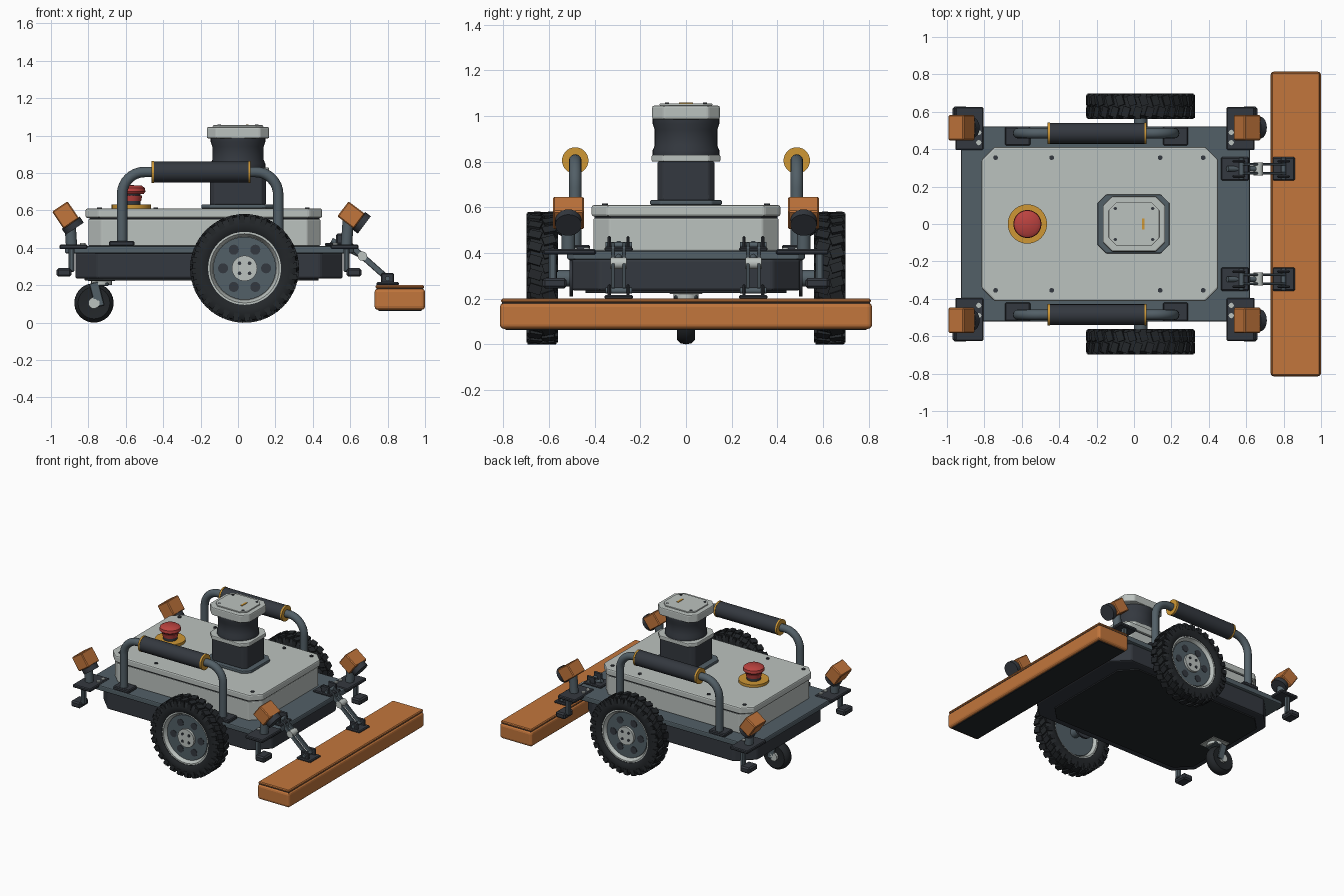
import bpy, bmesh, math
from mathutils import Vector, Matrix

cube = bpy.data.objects.get("Cube")
if cube:
    bpy.data.objects.remove(cube, do_unlink=True)


def material(name, *rgb):
    m = bpy.data.materials.new(name)
    m.use_nodes = True
    m.diffuse_color = (*rgb, 1)
    m.node_tree.nodes["Principled BSDF"].inputs["Base Color"].default_value = (*rgb, 1)
    return m


ORANGE = material("orange paint", .54, .18, .045)
LIGHT = material("light grey shell", .50, .54, .52)
STEEL = material("blue grey steel", .085, .115, .135)
DARK = material("charcoal", .034, .040, .050)
RUBBER = material("black rubber", .017, .020, .023)
RED = material("red button", .50, .055, .050)
YELLOW = material("amber trim", .62, .31, .035)


def finish(name, bm, mat, bevel=0, smooth=False, segs=2):
    bmesh.ops.recalc_face_normals(bm, faces=bm.faces)
    me = bpy.data.meshes.new(name)
    bm.to_mesh(me)
    bm.free()
    ob = bpy.data.objects.new(name, me)
    bpy.context.collection.objects.link(ob)
    me.materials.append(mat)
    if bevel:
        mod = ob.modifiers.new("bevel", "BEVEL")
        mod.width, mod.segments, mod.limit_method = bevel, segs, "ANGLE"
    if smooth:
        bpy.ops.object.select_all(action="DESELECT")
        ob.select_set(True)
        bpy.context.view_layer.objects.active = ob
        bpy.ops.object.shade_smooth_by_angle(angle=math.radians(35))
    return ob


def box(name, c, size, mat, bevel=0.006, tilt=0, segs=1):
    bm = bmesh.new()
    bmesh.ops.create_cube(bm, size=1, matrix=Matrix.Diagonal((*size, 1)))
    ob = finish(name, bm, mat, bevel, segs=segs)
    ob.location, ob.rotation_euler = c, (0, tilt, 0)
    return ob


def octagon(name, x, y, z, cut, mat, bevel=0.006):
    """Slab with four cut corners: x and z are ranges, y is the half width."""
    (a, b), (lo, hi) = x, z
    pts = [(a + cut, -y), (b - cut, -y), (b, -y + cut), (b, y - cut),
           (b - cut, y), (a + cut, y), (a, y - cut), (a, -y + cut)]
    bm = bmesh.new()
    f = bm.faces.new([bm.verts.new((*p, lo)) for p in pts])
    top = bmesh.ops.extrude_face_region(bm, geom=[f])["geom"]
    bmesh.ops.translate(bm, vec=(0, 0, hi - lo),
                        verts=[v for v in top if isinstance(v, bmesh.types.BMVert)])
    return finish(name, bm, mat, bevel)


def lathe(name, prof, loc, axis, mat, seg=40):
    """Revolve (radius, height) points around an axis through loc."""
    bm = bmesh.new()
    vs = [bm.verts.new((r, 0, h)) for r, h in prof]
    es = [bm.edges.new(p) for p in zip(vs, vs[1:])]
    bmesh.ops.spin(bm, geom=vs + es, cent=(0, 0, 0), axis=(0, 0, 1),
                   angle=math.tau, steps=seg, use_duplicate=False)
    bmesh.ops.remove_doubles(bm, verts=bm.verts, dist=1e-5)
    rot = Vector(axis).to_track_quat("Z", "Y").to_matrix().to_4x4()
    bm.transform(Matrix.Translation(loc) @ rot)
    return finish(name, bm, mat, smooth=True)


def rod(name, a, b, r, mat, seg=20):
    d = Vector(b) - Vector(a)
    return lathe(name, [(0, 0), (r, 0), (r, d.length), (0, d.length)], a, d, mat, seg)


def tube(name, pts, r, mat):
    cu = bpy.data.curves.new(name, "CURVE")
    cu.dimensions, cu.bevel_depth, cu.bevel_resolution = "3D", r, 4
    sp = cu.splines.new("POLY")
    sp.points.add(len(pts) - 1)
    for p, co in zip(sp.points, pts):
        p.co = (*co, 1)
    cu.materials.append(mat)
    ob = bpy.data.objects.new(name, cu)
    bpy.context.collection.objects.link(ob)


# Chassis
octagon("chassis_hull", (-.87, .56), .50, (.235, .375), .12, DARK, .012)
octagon("underside_plate", (-.82, .43), .44, (.225, .237), .10, RUBBER, .003)
octagon("deck_plate", (-.925, .62), .52, (.37, .41), .03, STEEL, .008)

# Main shell and lid
octagon("shell_body", (-.80, .44), .405, (.41, .553), .07, LIGHT)
octagon("shell_seam", (-.795, .435), .40, (.55, .562), .07, DARK, 0)
octagon("shell_lid", (-.815, .45), .413, (.56, .61), .07, LIGHT, .01)
for x in (-.74, -.44, .14, .37):
    for s in (-1, 1):
        rod("lid_screw", (x, s * .355, .605), (x, s * .355, .616), .013, DARK, 10)

# Sensor mast
octagon("mast_foot", (-.195, .19), .157, (.61, .632), .045, STEEL)
octagon("mast_block", (-.15, .15), .125, (.63, .80), .025, DARK)
octagon("mast_collar", (-.165, .165), .15, (.80, .83), .05, LIGHT)
lathe("sensor_drum", [(0, .83), (.146, .83), (.146, .85), (.137, .87), (.137, .94),
                      (.146, .965), (.146, .99), (0, .99)], (0, 0, 0), (0, 0, 1), DARK)
octagon("sensor_cap", (-.167, .167), .148, (.985, 1.045), .05, LIGHT, .008)
octagon("cap_panel", (-.135, .135), .115, (1.045, 1.055), .04, LIGHT, .003)
box("cap_mark", (.05, 0, 1.056), (.014, .06, .006), YELLOW, 0)
for x in (-.1, .1):
    for y in (-.083, .083):
        rod("cap_screw", (x, y, 1.05), (x, y, 1.058), .009, DARK, 10)

# Stop button
rod("button_ring", (-.57, 0, .61), (-.57, 0, .63), .105, YELLOW, 40)
rod("button_neck", (-.57, 0, .63), (-.57, 0, .69), .05, DARK)
lathe("button_skirt", [(0, .65), (.052, .65), (.058, .68), (0, .68)], (-.57, 0, 0), (0, 0, 1), RED)
lathe("button_cap", [(0, .688), (.066, .688), (.075, .70), (.072, .72), (.055, .732), (0, .735)],
      (-.57, 0, 0), (0, 0, 1), RED)


def drive_wheel(s):
    hub = Vector((.035, s * .63, .29))
    out = Vector((0, s, 0))
    lathe("tire", [(.195, -.055), (.215, -.066), (.255, -.066), (.278, -.05), (.281, 0),
                   (.278, .05), (.255, .066), (.215, .066), (.195, .055), (.195, -.055)],
          hub, out, RUBBER, 48)
    lathe("rim", [(.2, -.05), (.2, .052), (.185, .052), (.17, .02), (0, .02), (0, -.02),
                  (.17, -.02), (.185, -.05), (.2, -.05)], hub, out, LIGHT)
    rod("wheel_disc", hub - out * .03, hub + out * .03, .168, STEEL, 40)
    rod("wheel_hub", hub + out * .03, hub + out * .048, .068, LIGHT, 32)
    rod("axle", hub - out * .16, hub - out * .02, .036, STEEL)
    rod("axle_flange", hub - out * .135, hub - out * .12, .08, DARK)
    for k in range(6):
        a = math.tau * k / 6
        p = hub + Vector((math.cos(a), 0, math.sin(a))) * .115
        rod("disc_hole", p + out * .028, p + out * .033, .027, DARK, 16)
    for k in range(4):
        a = math.tau * (k + .5) / 4
        p = hub + Vector((math.cos(a), 0, math.sin(a))) * .038
        rod("hub_bolt", p + out * .04, p + out * .053, .010, DARK, 10)
    # Two staggered rows of slanted tread blocks with shoulder lugs
    bm = bmesh.new()
    n = 28
    for k in range(n):
        for row in (-1, 1):
            turn = Matrix.Rotation(math.tau * (k + row * .25) / n, 4, "Y")
            for r, y, size, slant in ((.280, .031, (.040, .056, .020), .3),
                                      (.262, .062, (.030, .014, .040), 0)):
                m = (Matrix.Translation(hub) @ turn @ Matrix.Translation((0, row * y, r))
                     @ Matrix.Rotation(row * slant, 4, "Z") @ Matrix.Diagonal((*size, 1)))
                bmesh.ops.create_cube(bm, size=1, matrix=m)
    finish("tire_tread", bm, RUBBER)


def handle(s):
    y, r = s * .485, .12
    arc = [math.pi / 2 * k / 8 for k in range(9)]
    pts = [(-.62, y, .41)]
    pts += [(-.5 - r * math.cos(a), y, .685 + r * math.sin(a)) for a in arc]
    pts += [(.095 + r * math.sin(a), y, .685 + r * math.cos(a)) for a in arc]
    tube("handle_tube", pts + [(.215, y, .41)], .028, STEEL)
    rod("handle_grip", (-.455, y, .805), (.06, y, .805), .056, DARK, 28)
    for x in (-.463, .055):
        rod("grip_ring", (x, y, .805), (x + .013, y, .805), .058, YELLOW, 28)
    for x in (-.622, .222):
        box("handle_foot", (x, s * .47, .422), (.135, .10, .027), DARK)


def corner_unit(e, s):
    """Bracket, bump foot and lamp; e picks the end, s the side."""
    def X(d):
        return -.155 + e * d
    box("corner_plate", (X(.725), s * .51, .405), (.15, .23, .024), DARK)
    for y in (.435, .49):
        rod("plate_bolt", (X(.675), s * y, .41), (X(.675), s * y, .425), .014, LIGHT, 12)
    box("foot_post", (X(.735), s * .585, .335), (.03, .035, .13), STEEL)
    box("bump_foot", (X(.775), s * .575, .268), (.08, .105, .045), DARK, .01)
    rod("lamp_post", (X(.735), s * .515, .41), (X(.745), s * .515, .56), .03, STEEL)
    tilt = math.radians(37 if e > 0 else 56)
    aim = Vector((math.cos(tilt), 0, -math.sin(tilt)))
    c = Vector((.605 if e > 0 else -.922, s * .515, .575))
    box("lamp_housing", c, (.11, .135, .10), ORANGE, .006, tilt)
    rod("lamp_lens", c + aim * .05, c + aim * .088, .058, DARK, 24)


def bumper_arm(s):
    y = s * .295
    box("arm_base", (.54, y, .417), (.15, .125, .018), DARK)
    box("bumper_base", (.80, y, .207), (.12, .125, .018), DARK)
    top, low = Vector((.575, y, .435)), Vector((.80, y, .235))
    d = low - top
    for o in (-.024, .024):
        off = Vector((0, o, 0))
        box("arm_bar", (top + low) / 2 + off, (d.length, .014, .032), STEEL, .003,
            math.atan2(-d.z, d.x))
        box("arm_lug", top + Vector((-.015, o * 1.7, .005)), (.07, .014, .07), DARK)
        box("bumper_lug", low + Vector((0, o * 1.7, .002)), (.07, .014, .055), DARK)
    for p in (top, low):
        rod("arm_pin", p - Vector((0, .058, 0)), p + Vector((0, .058, 0)), .013, STEEL, 12)
    mid = top.lerp(low, .4)
    rod("arm_spacer", mid - Vector((0, .035, 0)), mid + Vector((0, .035, 0)), .025, LIGHT, 16)
    rod("arm_damper", (.50, y, .44), mid, .015, STEEL, 12)


for s in (-1, 1):
    drive_wheel(s)
    handle(s)
    bumper_arm(s)
    for e in (-1, 1):
        corner_unit(e, s)

# Front bumper
box("bumper_body", (.865, 0, .125), (.27, 1.63, .115), ORANGE, .02, segs=3)
box("bumper_seam", (.865, 0, .182), (.25, 1.61, .012), DARK, 0)
box("bumper_cap", (.865, 0, .191), (.26, 1.62, .018), ORANGE, .006)
box("bumper_underside", (.865, 0, .066), (.23, 1.58, .008), RUBBER, 0)

# Rear caster
lathe("caster_tire", [(0, -.03), (.085, -.04), (.1, -.025), (.105, 0), (.1, .025), (.085, .04), (0, .03)],
      (-.77, 0, .105), (0, 1, 0), RUBBER)
rod("caster_hub", (-.77, -.052, .105), (-.77, .052, .105), .03, LIGHT)
for s in (-1, 1):
    box("caster_fork", (-.755, s * .047, .15), (.05, .01, .13), STEEL, .003, -.25)
box("caster_crown", (-.735, 0, .205), (.09, .104, .018), STEEL)
rod("caster_swivel", (-.73, 0, .2), (-.73, 0, .24), .055, LIGHT)
box("caster_plate", (-.73, 0, .228), (.15, .15, .014), LIGHT)
